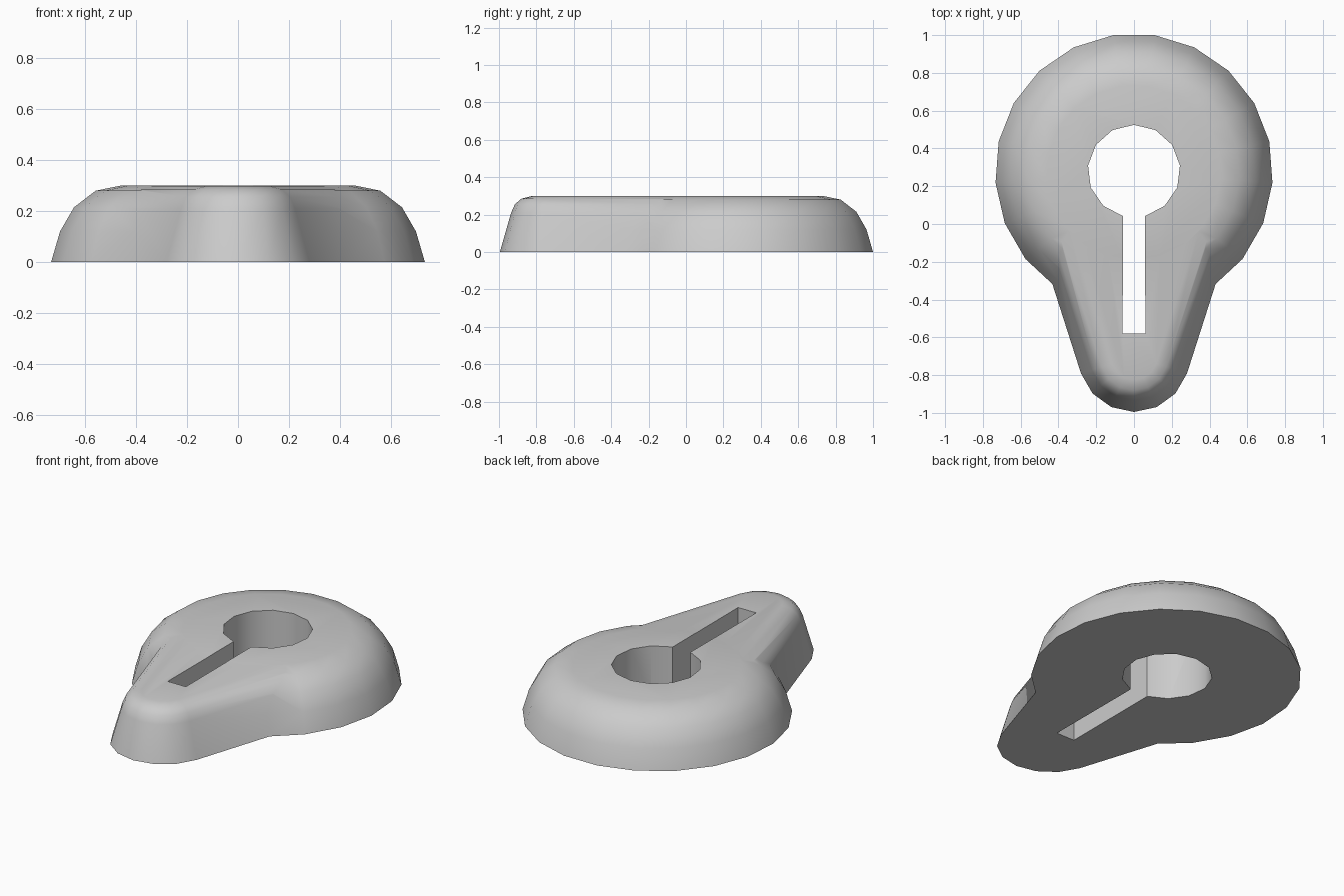
import bpy, bmesh
from math import sin, cos, pi, radians

old = bpy.data.objects.get("Cube")
if old:
    bpy.data.objects.remove(old, do_unlink=True)

grey = bpy.data.materials.new("light_grey")
grey.use_nodes = True
colour = (0.6, 0.6, 0.6, 1)
grey.diffuse_color = colour
grey.node_tree.nodes["Principled BSDF"].inputs["Base Color"].default_value = colour


def loft(name, rings):
    """Closed solid through a stack of rings of equal length."""
    bm = bmesh.new()
    loops = [[bm.verts.new(p) for p in ring] for ring in rings]
    n = len(loops[0])
    for low, high in zip(loops, loops[1:]):
        for i in range(n):
            j = (i + 1) % n
            bm.faces.new((low[i], low[j], high[j], high[i]))
    bm.faces.new(loops[0][::-1])
    bm.faces.new(loops[-1])
    bmesh.ops.recalc_face_normals(bm, faces=bm.faces)
    mesh = bpy.data.meshes.new(name)
    bm.to_mesh(mesh)
    bm.free()
    mesh.materials.append(grey)
    ob = bpy.data.objects.new(name, mesh)
    bpy.context.collection.objects.link(ob)
    return ob


def arc(r, cy, angles, z):
    """Points around (0, cy), angles measured from +y towards -x."""
    return [(-r * sin(a), cy + r * cos(a), z) for a in angles]


# Rounded disc: 21 sides with a flat edge at the back
disc_angles = [2 * pi * (i + 0.5) / 21 for i in range(21)]
disc_profile = [(0.735, 0), (0.70, 0.12), (0.645, 0.215), (0.56, 0.28), (0.462, 0.3)]
body = loft("keyhole_plate", [arc(r, 0.273, disc_angles, z) for r, z in disc_profile])

# Tapered arm with a round tip, narrowing towards the top
tip_angles = [pi + radians(24 * i) for i in range(-3, 4)]
tip_y, root_y = -0.70, 0.1
arm_profile = [(0.295, 0), (0.235, 0.21), (0.215, 0.255), (0.18, 0.285), (0.125, 0.299)]


def arm_ring(r, z):
    tip = arc(r, tip_y, tip_angles, z)
    x, y, _ = tip[-1]
    root_x = x + (root_y - y) * 0.32
    return [(-root_x, root_y, z)] + tip + [(root_x, root_y, z)]


arm = loft("arm", [arm_ring(r, z) for r, z in arm_profile])

# Keyhole cutter: 13-sided hole running into a straight slot
hole_angles = [2 * pi * i / 13 for i in range(13)]


def keyhole(z):
    ring = arc(0.245, 0.28, hole_angles, z)
    slot = [(-0.06, -0.58, z), (0.06, -0.58, z)]
    return ring[:7] + slot + ring[7:]


cutter = loft("keyhole_cutter", [keyhole(-0.2), keyhole(0.6)])

# Join the arm, then cut the keyhole
bpy.context.view_layer.objects.active = body
for helper, operation in ((arm, 'UNION'), (cutter, 'DIFFERENCE')):
    mod = body.modifiers.new(helper.name, 'BOOLEAN')
    mod.operation = operation
    mod.solver = 'EXACT'
    mod.object = helper
    bpy.ops.object.modifier_apply(modifier=mod.name)
    bpy.data.objects.remove(helper, do_unlink=True)

bpy.ops.object.select_all(action='DESELECT')
body.select_set(True)
bpy.ops.object.shade_smooth_by_angle(angle=radians(32))
